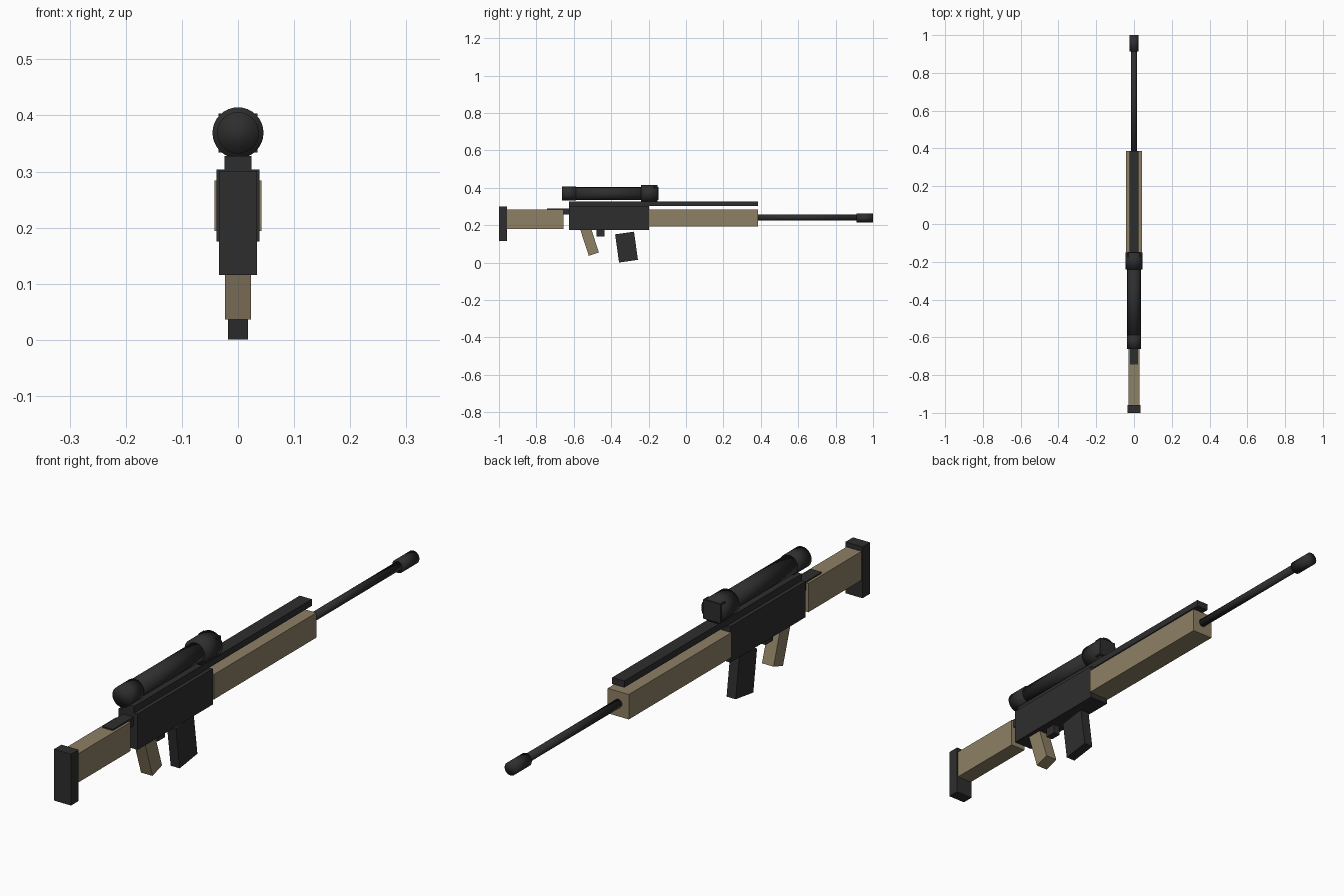
import bpy
import math

cube = bpy.data.objects.get("Cube")
if cube:
    bpy.data.objects.remove(cube, do_unlink=True)


def material(name, rgb):
    mat = bpy.data.materials.new(name)
    mat.use_nodes = True
    mat.diffuse_color = (*rgb, 1)
    bsdf = next(n for n in mat.node_tree.nodes if n.type == 'BSDF_PRINCIPLED')
    bsdf.inputs["Base Color"].default_value = (*rgb, 1)
    return mat


dark = material("dark metal", (0.027, 0.027, 0.027))
tan = material("tan furniture", (0.27, 0.215, 0.128))


def finish(name, mat):
    obj = bpy.context.object
    obj.name = obj.data.name = name
    obj.data.materials.append(mat)
    return obj


def tilted_box(name, mat, size, y, z, tilt=0):
    """Box centred on x = 0, tilted about x in degrees."""
    bpy.ops.mesh.primitive_cube_add(size=1, location=(0, y, z),
                                    rotation=(math.radians(tilt), 0, 0))
    obj = finish(name, mat)
    obj.scale = size
    return obj


def box(name, mat, half_width, y0, y1, z0, z1):
    """Upright box given by its extents."""
    return tilted_box(name, mat, (2 * half_width, y1 - y0, z1 - z0),
                      (y0 + y1) / 2, (z0 + z1) / 2)


def tube(name, radius, y0, y1, z):
    """Smooth closed cylinder lying along y."""
    bpy.ops.mesh.primitive_cylinder_add(vertices=32, radius=radius, depth=y1 - y0,
                                        location=(0, (y0 + y1) / 2, z),
                                        rotation=(math.pi / 2, 0, 0))
    obj = finish(name, dark)
    bpy.ops.object.shade_smooth()
    return obj


# Stock
box("butt_pad", dark, 0.034, -1.0, -0.957, 0.116, 0.301)
box("stock", tan, 0.03, -0.957, -0.654, 0.18, 0.284)
box("stock_tang", dark, 0.021, -0.743, -0.62, 0.256, 0.289)

# Body
box("receiver", dark, 0.038, -0.626, -0.198, 0.175, 0.304)
box("top_rail", dark, 0.024, -0.626, 0.386, 0.304, 0.328)
box("handguard", tan, 0.042, -0.198, 0.386, 0.194, 0.284)

# Barrel
tube("barrel", 0.015, 0.35, 0.92, 0.241)
tube("muzzle", 0.0235, 0.912, 1.0, 0.239)

# Underside
tilted_box("grip", tan, (0.046, 0.057, 0.17), -0.519, 0.126, 18)
box("trigger", dark, 0.013, -0.478, -0.435, 0.141, 0.178)
tilted_box("magazine", dark, (0.036, 0.102, 0.152), -0.318, 0.083, 8)

# Scope
tube("scope_tube", 0.034, -0.6, -0.2, 0.369)
tube("eyepiece", 0.037, -0.663, -0.588, 0.369)
tube("objective", 0.0455, -0.24, -0.152, 0.369)
box("lens_block", dark, 0.0345, -0.175, -0.147, 0.334, 0.403)
